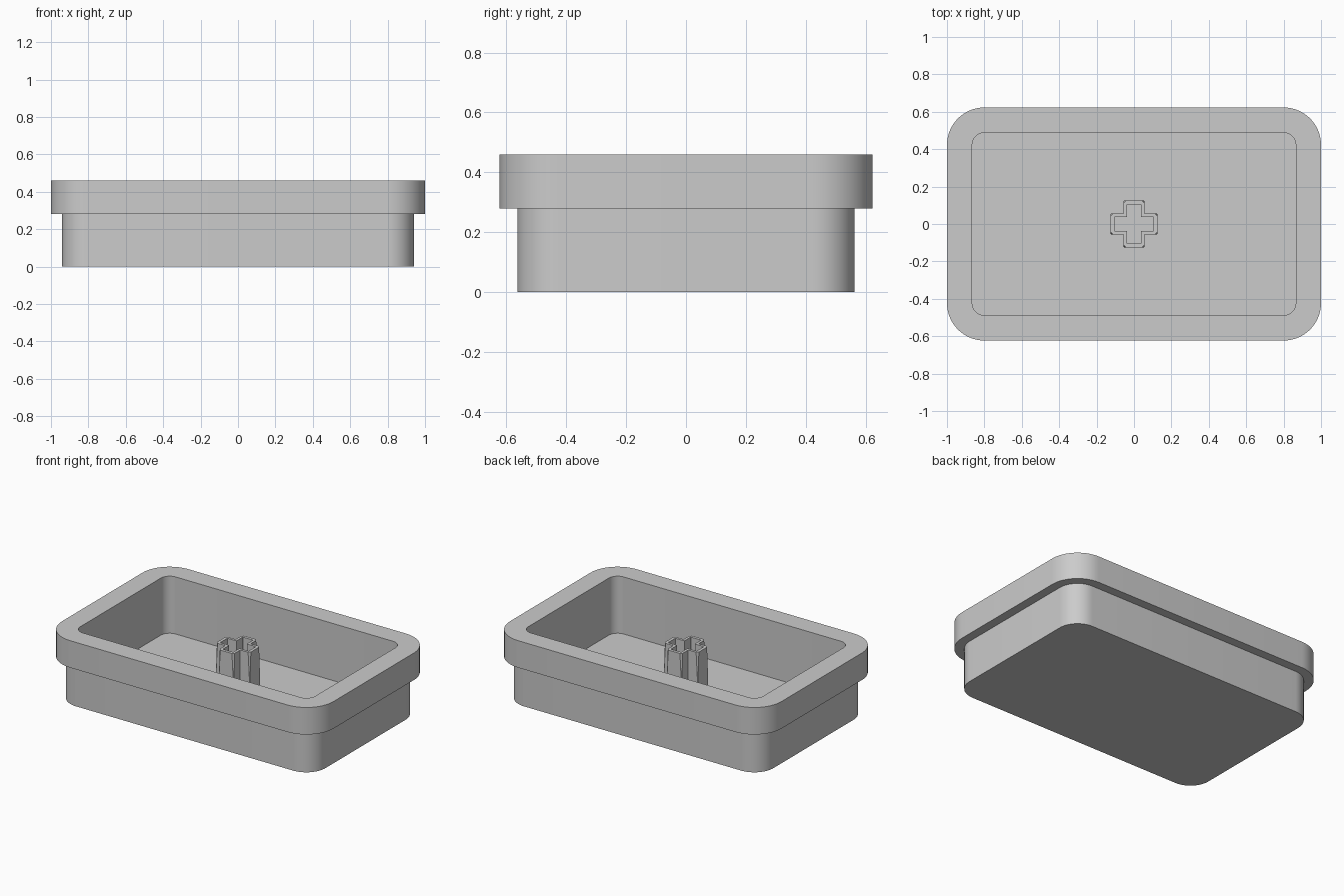
import bpy, bmesh
from math import sin, cos, pi

cube = bpy.data.objects.get("Cube")
if cube:
    bpy.data.objects.remove(cube, do_unlink=True)

grey = bpy.data.materials.new("plain_grey")
grey.use_nodes = True
GREY = (0.6, 0.6, 0.6, 1)
grey.diffuse_color = GREY
grey.node_tree.nodes["Principled BSDF"].inputs["Base Color"].default_value = GREY


def rounded_rect(hx, hy, r, steps=14):
    """Anticlockwise outline of a rounded rectangle."""
    pts = []
    for k, (sx, sy) in enumerate([(1, 1), (-1, 1), (-1, -1), (1, -1)]):
        for i in range(steps + 1):
            a = (k + i / steps) * pi / 2
            pts.append((sx * (hx - r) + r * cos(a), sy * (hy - r) + r * sin(a)))
    return pts


def cross(arm, half, cut):
    """Anticlockwise plus-shaped outline with trimmed outer corners."""
    x, y = 1, 0
    pts = []
    for _ in range(4):
        for u, v in [(half, -half), (arm - cut, -half), (arm, cut - half),
                     (arm, half - cut), (arm - cut, half)]:
            pts.append((u * x - v * y, u * y + v * x))
        x, y = -y, x
    return pts


def loft(name, rings, cap_start, cap_end):
    """Skin a stack of matching outlines, each given with its height."""
    bm = bmesh.new()
    loops = [[bm.verts.new((x, y, z)) for x, y in pts] for pts, z in rings]
    for a, b in zip(loops, loops[1:]):
        for i in range(len(a)):
            j = (i + 1) % len(a)
            bm.faces.new((a[i], a[j], b[j], b[i]))
    if cap_start:
        bm.faces.new(loops[0][::-1])
    if cap_end:
        bm.faces.new(loops[-1])
    mesh = bpy.data.meshes.new(name)
    bm.to_mesh(mesh)
    bm.free()
    mesh.materials.append(grey)
    obj = bpy.data.objects.new(name, mesh)
    bpy.context.collection.objects.link(obj)
    return obj


FLOOR, LEDGE, RIM, POST = 0.08, 0.28, 0.46, 0.41

# Hollow shell: body, overhanging rim and cavity in one skin
body = rounded_rect(0.94, 0.563, 0.14)
rim = rounded_rect(1.0, 0.623, 0.2)
cavity = rounded_rect(0.865, 0.488, 0.065)
shell = loft("shell", [(body, 0), (body, LEDGE), (rim, LEDGE), (rim, RIM),
                       (cavity, RIM), (cavity, FLOOR)], True, True)
bpy.context.view_layer.objects.active = shell
shell.select_set(True)
bpy.ops.object.shade_smooth_by_angle(angle=0.6)

# Hollow cross-shaped post with corners trimmed towards the top
loft("cross_post", [(cross(0.125, 0.055, 0.001), FLOOR),
                    (cross(0.125, 0.055, 0.001), 0.2),
                    (cross(0.125, 0.055, 0.012), POST),
                    (cross(0.105, 0.038, 0.001), POST),
                    (cross(0.105, 0.038, 0.001), FLOOR)], False, False)
